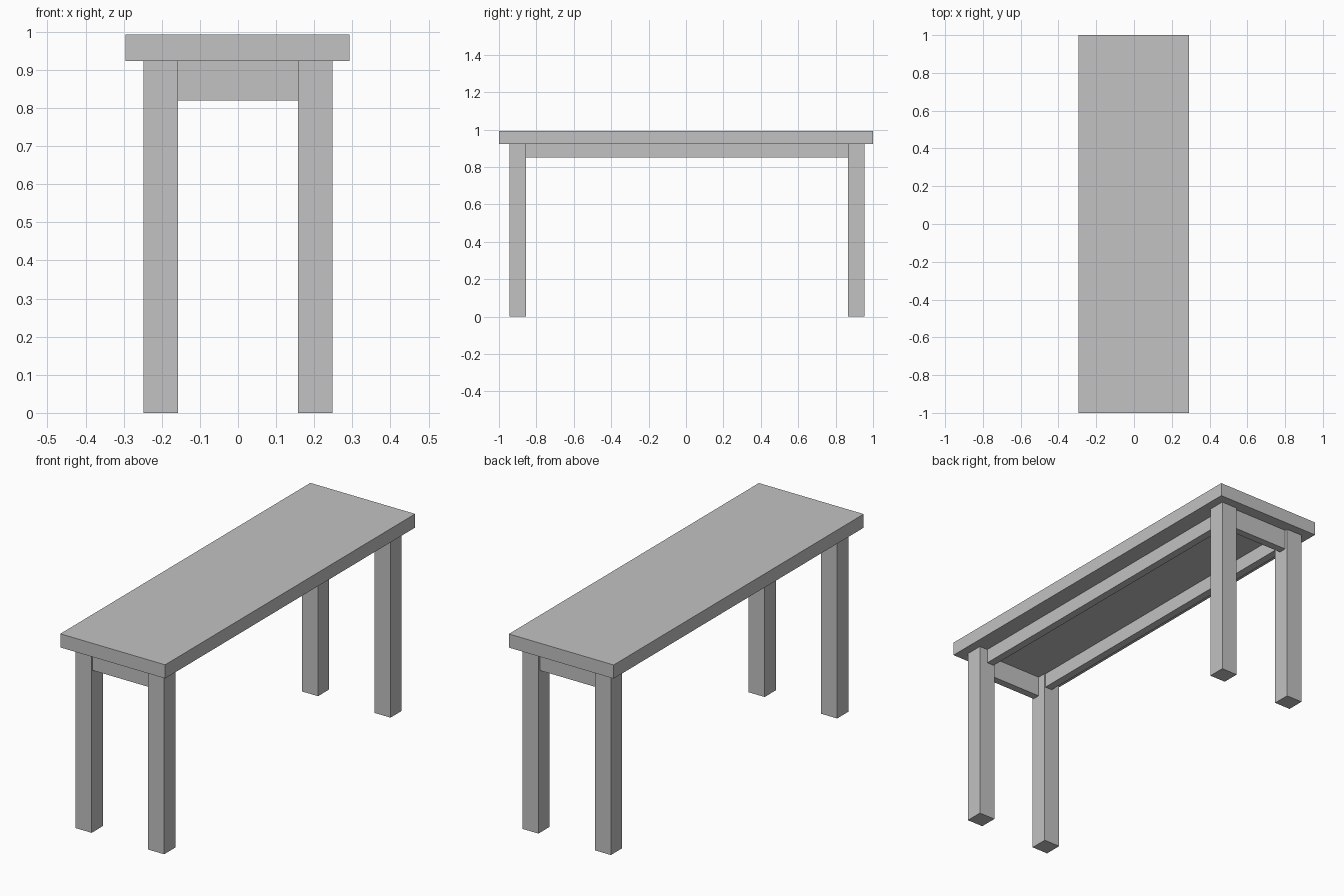
import bpy

if "Cube" in bpy.data.objects:
    bpy.data.objects.remove(bpy.data.objects["Cube"], do_unlink=True)

# Single plain grey finish
grey = bpy.data.materials.new("plain_grey")
grey.use_nodes = True
colour = (0.54, 0.54, 0.54, 1)
grey.diffuse_color = colour
grey.node_tree.nodes["Principled BSDF"].inputs["Base Color"].default_value = colour


def box(name, xs, ys, zs):
    """Box spanning the given (min, max) ranges."""
    spans = (xs, ys, zs)
    bpy.ops.mesh.primitive_cube_add(size=1, location=[(a + b) / 2 for a, b in spans])
    obj = bpy.context.object
    obj.name = name
    obj.scale = [b - a for a, b in spans]
    bpy.ops.object.transform_apply(location=False, rotation=False, scale=True)
    obj.data.materials.append(grey)
    return obj


def mirrored(span, side):
    return tuple(sorted(side * v for v in span))


UNDERSIDE = 0.923
LEG_Y = {"front": (-0.945, -0.855), "back": (0.866, 0.955)}
APRON_Y = {"front": (-0.938, -0.9), "back": (0.902, 0.941)}

# Table top
box("table_top", (-0.295, 0.292), (-1, 1), (UNDERSIDE, 0.992))

# Legs and side rails, mirrored left and right
for side, label in ((1, "left"), (-1, "right")):
    for end, span in LEG_Y.items():
        box(f"{end}_{label}_leg", mirrored((0.158, 0.248), side), span, (0, UNDERSIDE))
    box(f"{label}_rail", mirrored((0.162, 0.202), side),
        (LEG_Y["front"][1], LEG_Y["back"][0]), (0.85, UNDERSIDE))

# Deeper aprons joining the legs at each end
for end, span in APRON_Y.items():
    box(f"{end}_apron", (-0.158, 0.158), span, (0.82, UNDERSIDE))
